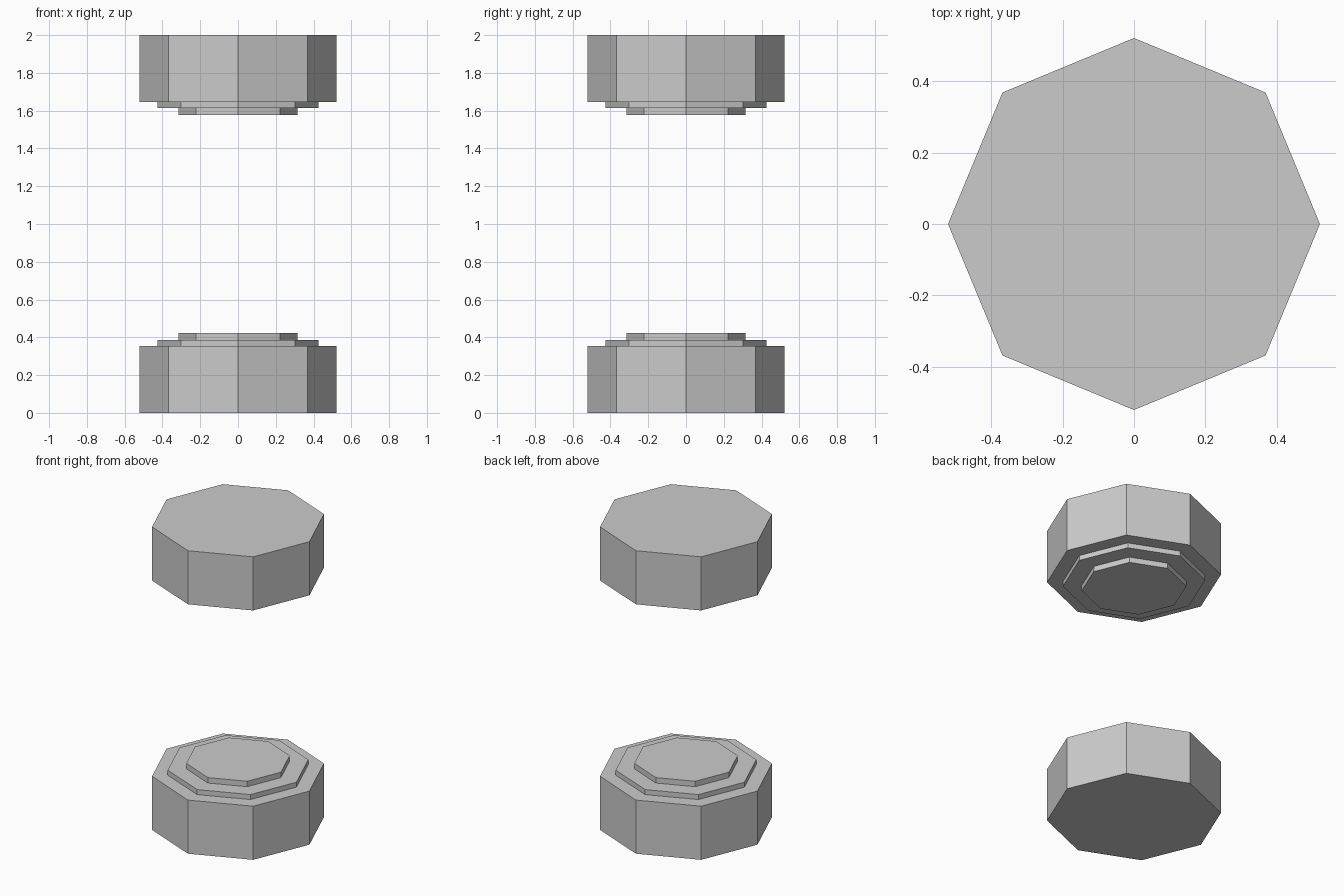
import bpy, bmesh
from math import cos, sin, tau

if "Cube" in bpy.data.objects:
    bpy.data.objects.remove(bpy.data.objects["Cube"])

SIDES = 8
# Stepped profile (radius, height) from the outer end to the inner end
PROFILE = [(0.522, 0.0), (0.522, 0.354), (0.427, 0.354),
           (0.427, 0.387), (0.314, 0.387), (0.314, 0.423)]


def stepped_cap(name, flip):
    """Octagonal stepped block; flip hangs it from z = 2."""
    bm = bmesh.new()
    rings = []
    for r, h in PROFILE:
        z = 2 - h if flip else h
        rings.append([bm.verts.new((r * cos(tau * i / SIDES), r * sin(tau * i / SIDES), z))
                      for i in range(SIDES)])
    for a, b in zip(rings, rings[1:]):
        for i in range(SIDES):
            j = (i + 1) % SIDES
            bm.faces.new((a[i], a[j], b[j], b[i]))
    bm.faces.new(rings[0])
    bm.faces.new(rings[-1])
    bmesh.ops.recalc_face_normals(bm, faces=bm.faces)
    mesh = bpy.data.meshes.new(name)
    bm.to_mesh(mesh)
    bm.free()
    bpy.context.collection.objects.link(bpy.data.objects.new(name, mesh))


# Lower base and its mirrored upper cap
stepped_cap("lower_base", False)
stepped_cap("upper_cap", True)
